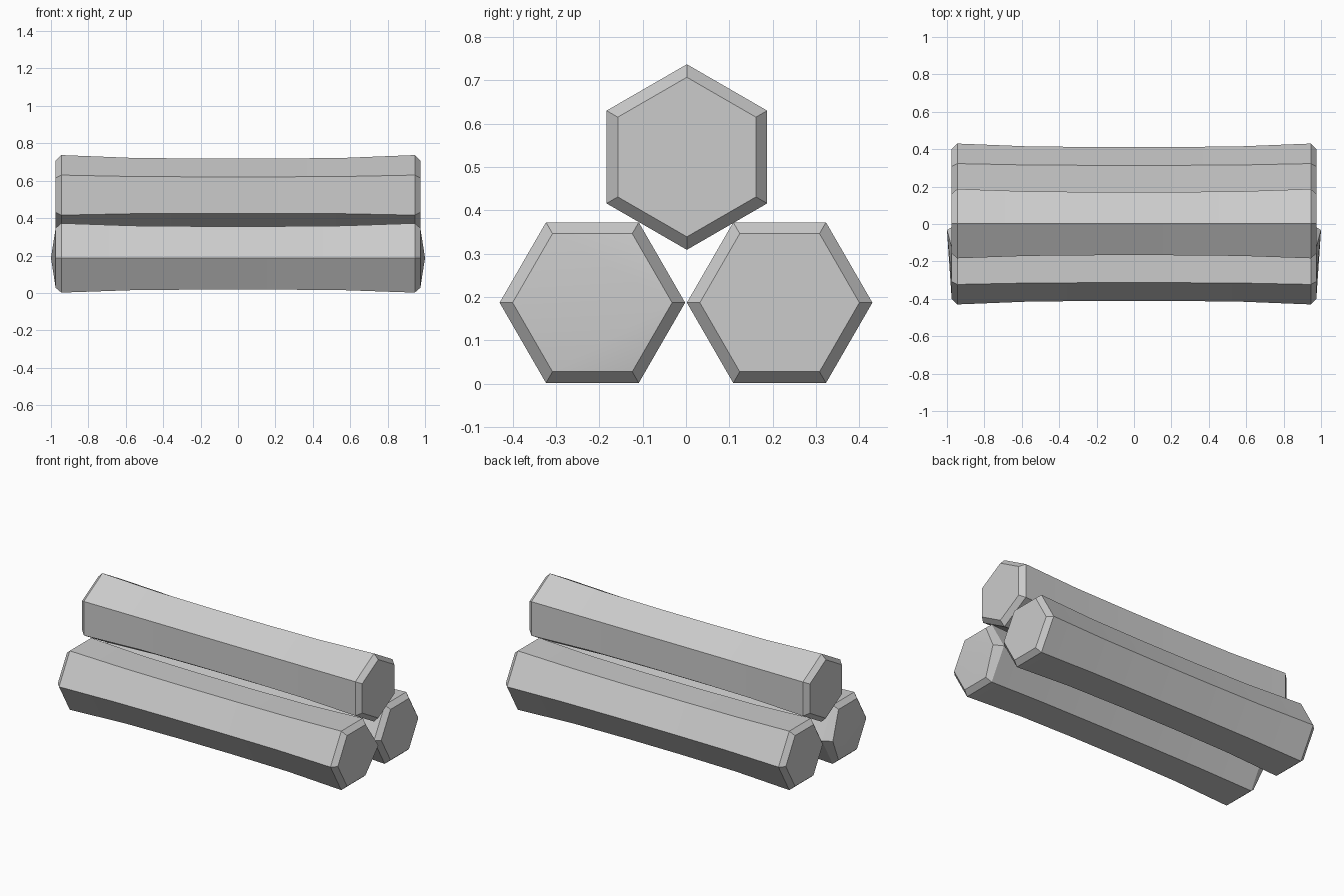
import bpy, bmesh
from math import cos, sin, pi, radians

if "Cube" in bpy.data.objects:
    bpy.data.objects.remove(bpy.data.objects["Cube"])

# Half-length stations and radii: chamfered end, then a gently pinched waist
HALF = [(0.975, 0.184), (0.945, 0.214), (0.567, 0.199), (0.189, 0.195)]
STATIONS = [(-x, r) for x, r in HALF] + [(x, r) for x, r in reversed(HALF)]


def hex_log(name, y, z, turn=0.0, tip=0.0):
    """Six-sided log along x; tip pushes the first corner of each cap outward."""
    bm = bmesh.new()
    rings = []
    for x, r in STATIONS:
        rings.append([bm.verts.new((x, y + r * cos(turn + k * pi / 3),
                                    z + r * sin(turn + k * pi / 3))) for k in range(6)])
    for a, b in zip(rings, rings[1:]):
        for k in range(6):
            n = (k + 1) % 6
            bm.faces.new((a[k], a[n], b[n], b[k]))
    # End caps
    for ring, side in ((rings[0], -1), (rings[-1], 1)):
        if tip:
            ring[0].co.x += side * tip
            for k in range(1, 5):
                bm.faces.new((ring[0], ring[k], ring[k + 1]))
        else:
            bm.faces.new(ring)
    bmesh.ops.recalc_face_normals(bm, faces=bm.faces[:])
    mesh = bpy.data.meshes.new(name)
    bm.to_mesh(mesh)
    bm.free()
    obj = bpy.data.objects.new(name, mesh)
    bpy.context.collection.objects.link(obj)
    bpy.ops.object.select_all(action='DESELECT')
    obj.select_set(True)
    bpy.context.view_layer.objects.active = obj
    bpy.ops.object.shade_smooth_by_angle(angle=radians(25))
    return obj


# Two logs side by side, one resting on top with its corner down
hex_log("front_log", -0.216, 0.187, tip=0.025)
hex_log("back_log", 0.216, 0.187)
hex_log("top_log", 0.002, 0.523, turn=pi / 6)
